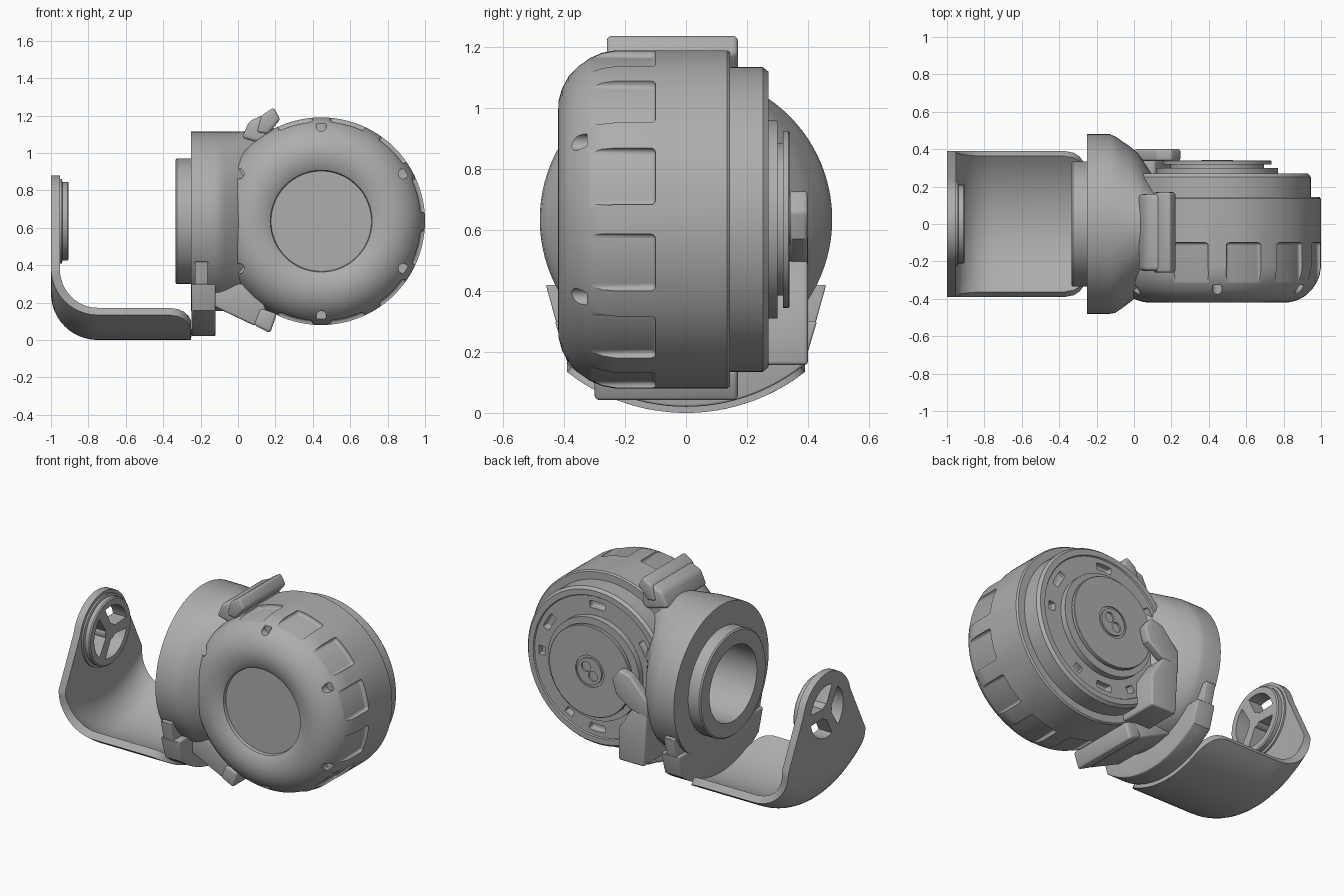
import bpy, bmesh
from math import sin, cos, radians, sqrt, pi

if "Cube" in bpy.data.objects:
    bpy.data.objects.remove(bpy.data.objects["Cube"])

grey = bpy.data.materials.new("plain grey")
grey.use_nodes = True
grey.diffuse_color = (0.42, 0.42, 0.42, 1)
grey.node_tree.nodes["Principled BSDF"].inputs["Base Color"].default_value = grey.diffuse_color

CX, CZ = 0.445, 0.635      # centre of the round housing
SEG = 96


def place(axis, u, v, d):
    """Point from cross-section coordinates (u, v) and depth d along an axis."""
    return (d, u, v) if axis == "x" else (u, d, v)


def make(name, bm):
    bmesh.ops.remove_doubles(bm, verts=bm.verts, dist=1e-5)
    mesh = bpy.data.meshes.new(name)
    bm.to_mesh(mesh)
    bm.free()
    mesh.materials.append(grey)
    ob = bpy.data.objects.new(name, mesh)
    bpy.context.scene.collection.objects.link(ob)
    return ob


def loft(name, rings):
    """Closed skin through rings of equal length, capped at both ends."""
    bm = bmesh.new()
    loops = [[bm.verts.new(p) for p in ring] for ring in rings]
    n = len(loops[0])
    for a, b in zip(loops, loops[1:]):
        for i in range(n):
            k = (i + 1) % n
            bm.faces.new((a[i], a[k], b[k], b[i]))
    bm.faces.new(loops[0])
    bm.faces.new(loops[-1])
    bmesh.ops.recalc_face_normals(bm, faces=bm.faces)
    return make(name, bm)


def lathe(name, axis, u, v, profile, seg=SEG):
    """Turned solid from (radius, depth) pairs."""
    angs = [2 * pi * i / seg for i in range(seg)]
    return loft(name, [[place(axis, u + r * cos(a), v + r * sin(a), d) for a in angs]
                       for r, d in profile])


def prism(name, axis, pts, a, b, bevel=0.0):
    ob = loft(name, [[place(axis, u, v, d) for u, v in pts] for d in (a, b)])
    if bevel:
        m = ob.modifiers.new("soft_edges", "BEVEL")
        m.width, m.segments, m.limit_method = bevel, 3, "ANGLE"
        m.angle_limit = radians(40)
    return ob


def arc(u, v, r, start, end, n=12):
    return [(u + r * cos(radians(start + (end - start) * i / n)),
             v + r * sin(radians(start + (end - start) * i / n))) for i in range(n + 1)]


def sector(r1, r2, mid, half):
    return arc(CX, CZ, r2, mid - half, mid + half) + arc(CX, CZ, r1, mid + half, mid - half)


def cut(ob, cutters):
    for c in cutters:
        c.hide_render = True
        m = ob.modifiers.new("cut", "BOOLEAN")
        m.operation, m.solver, m.object = "DIFFERENCE", "EXACT", c


# Round housing with rounded front rim and dished face
housing = lathe("round_housing", "y", CX, CZ, [
    (0.01, -0.375), (0.268, -0.375), (0.272, -0.395), (0.28, -0.4), (0.31, -0.412),
    (0.35, -0.42), (0.39, -0.418), (0.43, -0.407), (0.47, -0.385), (0.505, -0.352),
    (0.53, -0.315), (0.547, -0.275), (0.555, -0.23), (0.555, 0.135), (0.547, 0.145),
    (0.5, 0.145), (0.5, 0.252), (0.485, 0.27), (0.45, 0.27), (0.445, 0.262), (0.01, 0.262)])

# Grip pockets, screw holes and vent slots
pockets = [prism("pocket_cutter", "y", sector(0.532, 0.64, a, 10), -0.345, -0.1, 0.018)
           for a in range(-105, 106, 30)]
holes = [lathe("hole_cutter", "y", CX + 0.507 * cos(radians(a)), CZ + 0.507 * sin(radians(a)),
               [(0.027, -0.6), (0.027, -0.325)], 24) for a in range(30, 360, 60)]
slots = [prism("slot_cutter", "y", sector(0.37, 0.415, a, 8 if a % 60 else 4), 0.225, 0.35, 0.012)
         for a in range(0, 360, 30)]
bore = lathe("bore_cutter", "x", 0, CZ, [(0.24, -0.5), (0.24, 0.15)])
cut(housing, pockets + holes + slots + [bore])

# Back plate and rotor disc
lathe("back_plate", "y", CX, CZ, [(0.01, 0.25), (0.325, 0.25), (0.325, 0.3), (0.25, 0.3),
                                  (0.25, 0.33), (0.01, 0.33)])
disc = lathe("rotor_disc", "y", CX, CZ, [
    (0.01, 0.318), (0.29, 0.318), (0.29, 0.336), (0.286, 0.34), (0.1, 0.34), (0.1, 0.333),
    (0.085, 0.333), (0.085, 0.343), (0.01, 0.343)])
keys = [lathe("key_cutter", "y", CX + s * 0.025, CZ + s * 0.025, [(0.032, 0.332), (0.032, 0.4)], 24)
        for s in (-1, 1)]
cut(disc, keys)

# Side body blending from a round barrel into the housing
stations = [(-0.25, 0.48, 0.48), (-0.13, 0.48, 0.48), (-0.1, 0.468, 0.475), (-0.07, 0.447, 0.455),
            (-0.03, 0.42, 0.425), (0.02, 0.38, 0.385), (0.06, 0.32, 0.35), (0.1, 0.26, 0.3),
            (0.16, 0.2, 0.25), (0.28, 0.15, 0.2)]
angles = [2 * pi * i / SEG for i in range(SEG)]
body = loft("side_body", [[(x, (back if cos(a) > 0 else front) * cos(a), CZ + 0.48 * sin(a))
                           for a in angles] for x, back, front in stations])
flange = lathe("side_flange", "x", 0, CZ, [(0.01, -0.2), (0.335, -0.2), (0.335, -0.327),
                                           (0.327, -0.335), (0.01, -0.335)])
for ob in (body, flange):
    cut(ob, [bore])

# Collar wrapping the lower half of the barrel
low = arc(0, CZ, 0.615, 231, 309, 24)
inner = [(0.41, 0.42), (0.3, 0.3), (-0.3, 0.3), (-0.41, 0.42)]
prism("collar", "x", low + [(0.43, 0.3), (0.36, 0.3), (-0.36, 0.3), (-0.43, 0.3)], -0.249, -0.12, 0.008)
prism("collar_band", "x", low + [(0.46, 0.42)] + inner + [(-0.46, 0.42)], -0.23, -0.16, 0.006)

# Stop tabs above and below
prism("upper_tab_base", "y", [(0.02, 1.08), (0.06, 1.17), (0.14, 1.205), (0.2, 1.12), (0.2, 1.03)],
      -0.25, 0.16, 0.02)
prism("upper_tab", "y", [(0.1, 1.11), (0.125, 1.2), (0.19, 1.243), (0.226, 1.18), (0.16, 1.1)],
      -0.26, 0.17, 0.015)
prism("lower_wedge", "y", [(-0.14, 0.3), (-0.14, 0.185), (0.09, 0.075), (0.15, 0.16), (0.1, 0.3)],
      -0.29, 0.17, 0.012)
prism("lower_tab", "y", [(0.085, 0.08), (0.172, 0.037), (0.208, 0.14), (0.12, 0.17)],
      -0.3, 0.17, 0.015)

# Latch on the back
prism("latch_arm", "y", [(0.0, 0.47), (0.0, 0.58), (0.12, 0.71), (0.2, 0.73), (0.25, 0.66),
                         (0.22, 0.57), (0.12, 0.5)], 0.338, 0.4, 0.012)
prism("latch_block", "y", [(0.02, 0.157), (0.0, 0.5), (0.11, 0.5), (0.2, 0.36), (0.2, 0.157)],
      0.13, 0.4, 0.012)


# Curved bracket: bowed floor, bend, then flat upright with a round top
def lift(y):
    return CZ - sqrt(CZ * CZ - y * y)


rows = [(x, 0.0, w, 1) for x, w in
        ((-0.25, 0.27), (-0.262, 0.32), (-0.29, 0.36), (-0.32, 0.38), (-0.37, 0.39))]
rows += [(-0.75 - 0.25 * sin(a), 0.25 - 0.25 * cos(a), 0.39, 1)
         for a in [pi / 2 * i / 12 for i in range(13)]]
rows += [(-1.0, CZ + 0.245 * sin(radians(a)), 0.245 * cos(radians(a)), 0)
         for a in (13, 22, 32, 42, 52, 62, 70, 77, 83, 87, 90)]
COLS = 24
bm = bmesh.new()
grid = []
for x, z, w, bow in rows:
    ys = [w * (2 * j / COLS - 1) for j in range(COLS + 1)]
    grid.append([bm.verts.new((x, y, z + bow * lift(y))) for y in ys])
for a, b in zip(grid, grid[1:]):
    for j in range(COLS):
        bm.faces.new((a[j], b[j], b[j + 1], a[j + 1]))
bracket = make("bracket", bm)
wall = bracket.modifiers.new("wall", "SOLIDIFY")
wall.thickness, wall.offset = 0.047, -1

# Bracket hub with three spoke openings
hub = lathe("bracket_hub", "x", 0, CZ, [(0.01, -0.965), (0.225, -0.965), (0.225, -0.942),
                                        (0.21, -0.938), (0.21, -0.912), (0.203, -0.905), (0.01, -0.905)])
openings = [prism("opening_cutter", "x", arc(0, CZ, 0.165, mid - 48, mid + 48)
                  + arc(0, CZ, 0.05, mid + 25, mid - 25, 3), -1.2, -0.7) for mid in (60, 180, 300)]
for ob in (bracket, hub):
    cut(ob, openings)

# Bake modifiers, drop cutters, smooth the curved faces
parts = [o for o in bpy.context.scene.objects if o.type == "MESH" and not o.hide_render]
graph = bpy.context.evaluated_depsgraph_get()
baked = [(o, bpy.data.meshes.new_from_object(o.evaluated_get(graph))) for o in parts]
for o, mesh in baked:
    o.modifiers.clear()
    o.data = mesh
for o in [o for o in bpy.context.scene.objects if o.name.split(".")[0].endswith("_cutter")]:
    bpy.data.objects.remove(o)
for o in bpy.context.selected_objects:
    o.select_set(False)
for o in parts:
    o.select_set(True)
bpy.context.view_layer.objects.active = parts[0]
bpy.ops.object.shade_smooth_by_angle(angle=radians(32))
